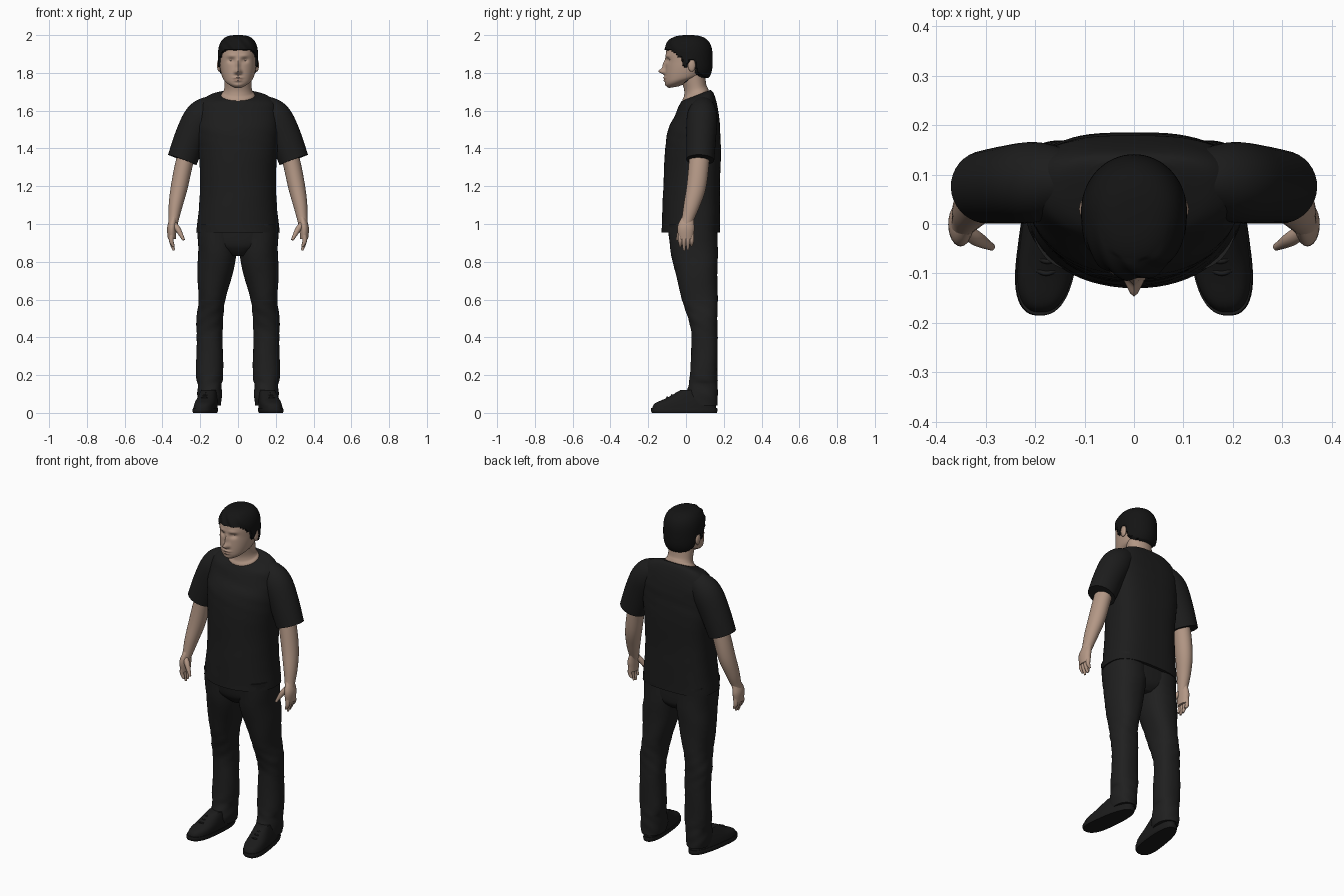
import bpy, bmesh, math
from mathutils import Vector, Matrix

cube = bpy.data.objects.get("Cube")
if cube:
    bpy.data.objects.remove(cube, do_unlink=True)


def material(name, *color):
    mat = bpy.data.materials.new(name)
    mat.use_nodes = True
    mat.diffuse_color = (*color, 1)
    bsdf = next(node for node in mat.node_tree.nodes if node.type == 'BSDF_PRINCIPLED')
    bsdf.inputs["Base Color"].default_value = (*color, 1)
    bsdf.inputs["Roughness"].default_value = .8
    return mat


SKIN = material("skin", .45, .31, .235)
LIP = material("lip", .38, .24, .18)
EYE = material("eye", .3, .22, .18)
SHIRT = material("black shirt", .012, .012, .012)
DENIM = material("black denim", .014, .014, .014)
LEATHER = material("black leather", .011, .011, .011)
HAIR = material("black hair", .007, .007, .007)


def smooth_rows(rows, steps):
    """Catmull-Rom interpolation between rows of numbers."""
    last, result = len(rows) - 1, []
    for index in range(last):
        before, start, end, after = (
            Vector(rows[min(max(index + offset, 0), last)]) for offset in (-1, 0, 1, 2))
        for step in range(steps):
            t = step / steps
            result.append(start + (end - before) * t / 2
                          + (before * 2 - start * 5 + end * 4 - after) * t * t / 2
                          + (start * 3 - before - end * 3 + after) * t ** 3 / 2)
    return result + [Vector(rows[last])]


def finish(name, bm, mat, mirror):
    bmesh.ops.recalc_face_normals(bm, faces=bm.faces)
    mesh = bpy.data.meshes.new(name)
    bm.to_mesh(mesh)
    bm.free()
    mesh.materials.append(mat)
    obj = bpy.data.objects.new(name, mesh)
    bpy.context.collection.objects.link(obj)
    if mirror:
        obj.modifiers.new("mirror", 'MIRROR').use_mirror_merge = False
    return obj


def skin_rings(name, rings, mat, mirror):
    bm = bmesh.new()
    loops = [[bm.verts.new(point) for point in ring] for ring in rings]
    for low, high in zip(loops, loops[1:]):
        for index in range(len(low)):
            before = index - 1
            bm.faces.new((low[before], low[index], high[index], high[before]))
    bm.faces.new(loops[0])
    bm.faces.new(loops[-1])
    return finish(name, bm, mat, mirror)


def power(value, exponent):
    return math.copysign(abs(value) ** exponent, value)


def stack(name, rows, mat, mirror=False, seg=48, steps=6, back=2, front=2, ripple=0, mid=.55,
          center=lambda z: 0):
    """Level sections: z, half width, front y, back y and, if tilted, the rise of the back edge."""
    rows = [(*row, 0)[:5] for row in rows]
    rings = []
    for z, half, y_front, y_back, rise in smooth_rows(rows, steps):
        depth, ring = y_back - y_front, []
        y_mid = y_front + depth * mid
        for index in range(seg):
            angle = math.tau * index / seg
            c, s = math.cos(angle), math.sin(angle)
            exponent = 2 / (back if s > 0 else front)
            reach = depth * (1 - mid if s > 0 else mid)
            fold = 1 + ripple * math.sin(3 * angle + 31 * z) * math.sin(57 * z + angle)
            y = y_mid + power(s, exponent) * reach * fold
            x = center(z) + power(c, exponent) * half * fold
            ring.append((x, y, z + rise * (y - y_front) / depth))
        rings.append(ring)
    return skin_rings(name, rings, mat, mirror)


def tube(name, rows, mat, mirror=True, seg=24, steps=5, flat=1):
    """Sections square to a path: x, y, z, radius; flat widens them front to back."""
    rows = smooth_rows(rows, steps)
    points = [row.to_3d() for row in rows]
    rings = []
    for index, (point, row) in enumerate(zip(points, rows)):
        ahead = points[min(index + 1, len(points) - 1)]
        along = (ahead - points[max(index - 1, 0)]).normalized()
        depth = (Vector((0, 1, 0)) - along * along.y).normalized()
        side = depth.cross(along)
        angles = [math.tau * k / seg for k in range(seg)]
        rings.append([point + row[3] * (side * math.cos(angle) + depth * flat * math.sin(angle))
                      for angle in angles])
    return skin_rings(name, rings, mat, mirror)


def blob(name, loc, size, mat):
    bm = bmesh.new()
    bmesh.ops.create_uvsphere(bm, u_segments=20, v_segments=12, radius=1,
                              matrix=Matrix.Translation(loc) @ Matrix.Diagonal((*size, 1)))
    return finish(name, bm, mat, True)


# Shirt: body with a scooped collar, and sleeves
stack("shirt_body", [
    (.955, .22, -.13, .18), (1.2, .2, -.12, .18), (1.4, .21, -.11, .185), (1.5, .215, -.095, .18),
    (1.57, .215, -.06, .175), (1.62, .2, -.04, .16, .03), (1.64, .16, -.03, .145, .055),
    (1.65, .1, -.025, .13, .06)], SHIRT, seg=64, back=2.9, front=2.1, ripple=.008)
tube("sleeves", [
    (.1, .09, 1.64, .04), (.15, .09, 1.61, .07), (.2, .085, 1.56, .087), (.25, .08, 1.46, .085),
    (.295, .075, 1.34, .08)], SHIRT, seg=36, flat=.93)

# Arms, hands, fingers and thumbs
tube("arms", [
    (.23, .08, 1.5, .05), (.28, .07, 1.34, .047), (.31, .055, 1.2, .045), (.33, .03, 1.1, .037),
    (.34, .01, 1.03, .028), (.345, 0, 1, .025)], SKIN, flat=1.15)
tube("hands", [(.34, .01, 1.03, .018), (.35, 0, .98, .025), (.35, 0, .92, .021)], SKIN, flat=1.8)
for finger, tip in zip(("index", "middle", "ring", "little"), (.88, .86, .865, .885)):
    y = {"index": -.03, "middle": -.01, "ring": .01, "little": .03}[finger]
    tube(finger + "_fingers", [(.35, y, .95, .012), (.353, y, .91, .012), (.34, y, tip, .006)],
         SKIN, seg=12)
tube("thumbs", [(.34, -.015, 1, .015), (.317, -.03, .97, .015), (.287, -.047, .915, .007)],
     SKIN, seg=14)

# Trousers: seat, and legs with folds that close in towards the hips
stack("trouser_seat", [
    (.83, .05, -.035, .12), (.86, .12, -.065, .15), (.9, .2, -.085, .16), (1, .21, -.1, .165)],
    DENIM, back=2.6, front=2.3)
leg_sections = [(.04, .058, .01), (.09, .066, 0), (.15, .064, .015), (.2, .071, .02), (.4, .069, .03),
                (.5, .07, .01), (.6, .072, -.02), (.8, .1, -.07), (1, .107, -.1)]
stack("trouser_legs", [(*section, .167) for section in leg_sections], DENIM, mirror=True,
      back=2.3, front=2.2, ripple=.03, center=lambda z: max(.107, .15 - .12 * max(0, z - .5)))

# Shoes: upper, sole and laces, turned outwards
shoe = dict(mat=LEATHER, mirror=True, back=2.5, front=2.5, mid=.35, center=lambda z: .17 - z / 10)
shoe_parts = [
    stack("shoe_uppers", [(.02, .058, -.18, .16), (.05, .056, -.165, .16), (.08, .05, -.1, .158),
                          (.12, .04, -.03, .15)], **shoe),
    stack("shoe_soles", [(0, .058, -.18, .163), (.012, .061, -.185, .166), (.026, .06, -.184, .165)],
          **shoe)]
for lace in range(4):
    y, z = -.1 + .024 * lace, .083 + .011 * lace
    ends = [(.165 + offset, y + .012, z - .012, .004) for offset in (-.03, .03)]
    shoe_parts.append(tube(f"laces_{lace + 1}", [ends[0], (.165, y, z, .005), ends[1]],
                           LEATHER, seg=8))
for part in shoe_parts:
    for vert in part.data.vertices:
        vert.co.x -= .12 * vert.co.y

# Neck and ears
stack("neck", [
    (1.62, .095, -.018, .122, .04), (1.655, .09, -.019, .12, .05), (1.68, .077, -.01, .115, .04),
    (1.72, .072, -.012, .107, .02), (1.8, .075, -.04, .1)], SKIN)
blob("ears", (.1, .03, 1.84), (.011, .02, .034), SKIN)

# Head, with the features pushed out of the front
head = stack("head", [
    (1.72, .025, -.09, -.03, .01), (1.74, .066, -.107, .04, .025), (1.78, .086, -.111, .095, .01),
    (1.85, .097, -.107, .125), (1.93, .092, -.1, .12), (1.98, .045, -.045, .07)],
    SKIN, seg=96, steps=12, front=2.2)
features = {  # x, z, width, height, push
    "nose tip": (0, 1.808, .013, .014, .032),
    "nose bridge": (0, 1.84, .01, .03, .016),
    "nostril": (.013, 1.803, .008, .009, .01),
    "eye socket": (.036, 1.867, .018, .012, -.013),
    "brow": (.034, 1.89, .024, .008, .006),
    "upper lip": (0, 1.774, .022, .006, .011),
    "lower lip": (0, 1.759, .018, .006, .009),
    "chin": (0, 1.733, .022, .012, .005)}
for vert in head.data.vertices:
    x, y, z = vert.co
    if y < -.02:
        for across, height, wide, tall, push in features.values():
            distance = ((abs(x) - across) / wide) ** 2 + ((z - height) / tall) ** 2
            vert.co.y -= push * math.exp(-distance)
head.data.materials.append(LIP)
for face in head.data.polygons:
    x, y, z = face.center
    if y < -.08 and math.hypot(x / .027, (z - 1.766) / .011) < 1:
        face.material_index = 1
blob("eyes", (.036, -.077, 1.866), (.013, .012, .006), EYE)

# Hair: a rounded cap, tucked under the scalp below the hairline
cap_rows = []
for index in range(1, 60):
    angle = math.pi * index / 60
    width = math.sin(angle) ** .67
    cap_rows.append((1.87 - .13 * power(math.cos(angle), .67),
                     .107 * width, .013 - .128 * width, .013 + .128 * width))
hair = stack("hair", cap_rows, HAIR, seg=96, steps=1, front=2.2)
hairline = [(-.2, 1.925), (-.08, 1.915), (-.03, 1.87), (-.01, 1.83), (.01, 1.83), (.02, 1.87),
            (.045, 1.87), (.06, 1.8), (.1, 1.775), (.2, 1.77)]
for vert in hair.data.vertices:
    x, y, z = vert.co
    for (y_start, z_start), (y_end, z_end) in zip(hairline, hairline[1:]):
        if y_start <= y < y_end:
            edge = z_start + (z_end - z_start) * (y - y_start) / (y_end - y_start)
    if z < edge:
        vert.co.x, vert.co.y = x * .8, y * .78
    elif y < 0 and z < 1.985:  # swept locks over the brow
        vert.co.y -= .004 * math.sin(110 * x + 90 * z)

bpy.ops.object.select_all(action='DESELECT')
for obj in bpy.context.collection.objects:
    if obj.type == 'MESH':
        obj.select_set(True)
        bpy.context.view_layer.objects.active = obj
bpy.ops.object.shade_smooth_by_angle(angle=math.radians(50))
